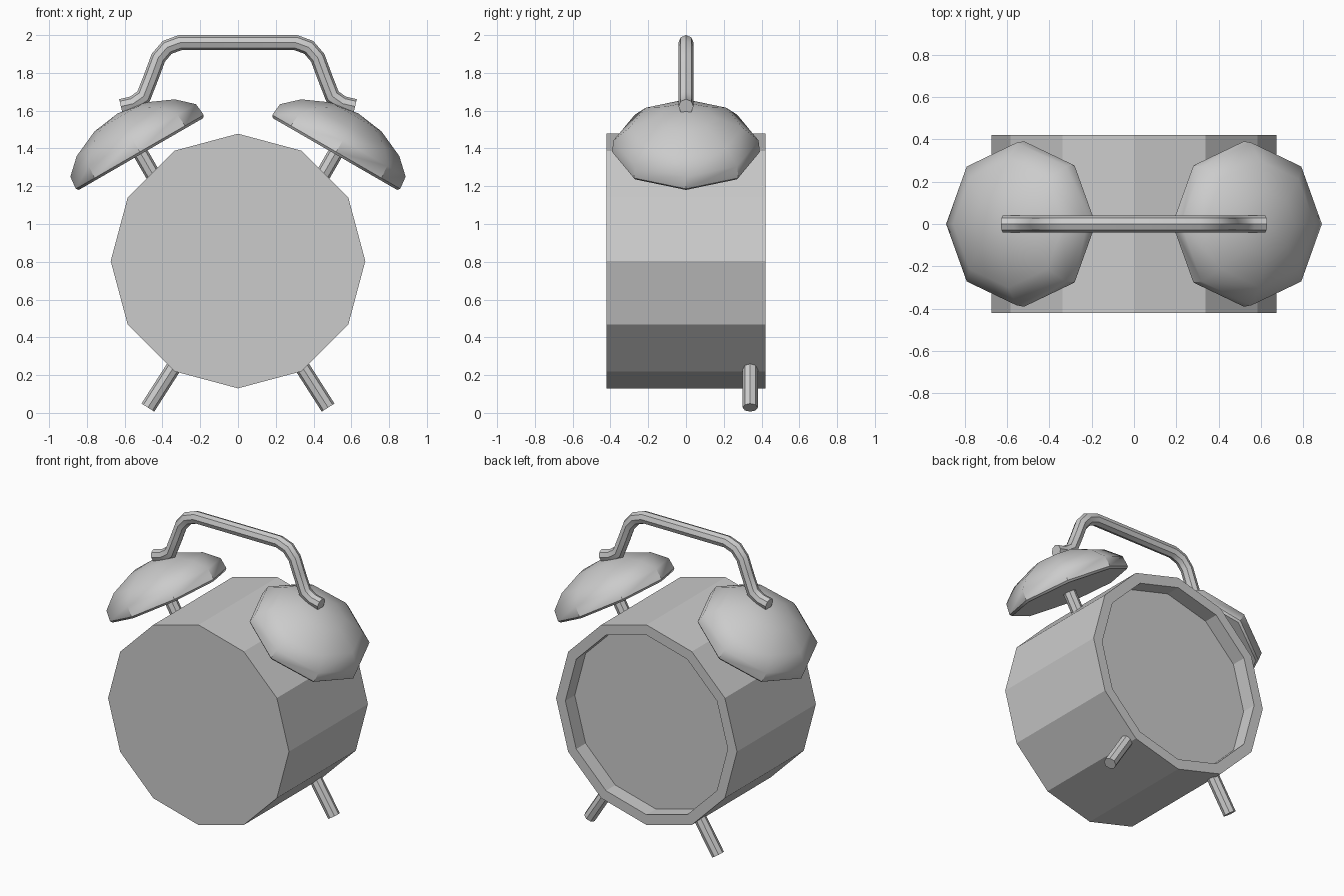
import bpy, bmesh
from math import sin, cos, pi, radians
from mathutils import Vector, Matrix

if "Cube" in bpy.data.objects:
    bpy.data.objects.remove(bpy.data.objects["Cube"])


def finish(name, bm, smooth=None):
    bmesh.ops.recalc_face_normals(bm, faces=bm.faces)
    me = bpy.data.meshes.new(name)
    bm.to_mesh(me)
    bm.free()
    ob = bpy.data.objects.new(name, me)
    bpy.context.collection.objects.link(ob)
    if smooth:
        bpy.ops.object.select_all(action='DESELECT')
        ob.select_set(True)
        bpy.context.view_layer.objects.active = ob
        bpy.ops.object.shade_smooth_by_angle(angle=radians(smooth))
    return ob


def lathe(name, profile, sides, matrix, smooth=None):
    """Revolve (radius, height) points round local z, closing both ends."""
    bm = bmesh.new()
    rings = []
    for r, h in profile:
        n = sides if r > 0 else 1
        rings.append([bm.verts.new((r * cos(2 * pi * i / sides), r * sin(2 * pi * i / sides), h))
                      for i in range(n)])
    for a, b in zip(rings, rings[1:]):
        for i in range(sides):
            j = (i + 1) % sides
            bm.faces.new((a[i], a[j], b[j], b[i]) if len(b) > 1 else (a[i], a[j], b[0]))
    for ring in (rings[0], rings[-1]):
        if len(ring) > 1:
            bm.faces.new(ring)
    bm.transform(matrix)
    return finish(name, bm, smooth)


def tube(name, path, y, radius=0.04, sides=8):
    """Sweep an octagon along (x, z) points with mitred corners."""
    bm = bmesh.new()
    pts = [Vector(p) for p in path]
    rings = []
    for k, p in enumerate(pts):
        d0 = (p - pts[k - 1]).normalized() if k else (pts[1] - p).normalized()
        d1 = (pts[k + 1] - p).normalized() if k < len(pts) - 1 else d0
        t = (d0 + d1).normalized()
        side = Vector((-t.y, t.x)) / max(t.dot(d0), 0.5)
        ring = []
        for i in range(sides):
            a = 2 * pi * i / sides
            q = p + side * radius * cos(a)
            ring.append(bm.verts.new((q.x, y + radius * sin(a), q.y)))
        rings.append(ring)
    for a, b in zip(rings, rings[1:]):
        for i in range(sides):
            j = (i + 1) % sides
            bm.faces.new((a[i], a[j], b[j], b[i]))
    bm.faces.new(rings[0])
    bm.faces.new(rings[-1])
    return finish(name, bm, 40)


# Clock case: twelve-sided drum with a recessed back
case_matrix = Matrix.Translation((0, 0, 0.804)) @ Matrix.Rotation(-pi / 2, 4, 'X')
lathe("case", [(0.674, -0.42), (0.674, 0.42), (0.605, 0.42), (0.605, 0.32)], 12, case_matrix)

# Bells, stems and legs, one of each per side
bell_profile = [(0.38, -0.003), (0.391, 0.01), (0.384, 0.08), (0.30, 0.158), (0.153, 0.224), (0, 0.245)]
for s, label in ((-1, "left"), (1, "right")):
    tilt = Matrix.Translation((s * 0.515, 0, 1.373)) @ Matrix.Rotation(s * pi / 6, 4, 'Y')
    lathe(label + "_bell", bell_profile, 8, tilt, 42)
    tube(label + "_stem", [(s * 0.40, 1.174), (s * 0.565, 1.46)], 0)
    tube(label + "_leg", [(s * 0.33, 0.258), (s * 0.477, 0.028)], 0.34)

# Carrying handle joining the two bells
half = [(0.62, 1.622), (0.555, 1.637), (0.50, 1.675), (0.457, 1.785),
        (0.422, 1.88), (0.375, 1.935), (0.307, 1.96)]
tube("handle", [(-x, z) for x, z in half] + half[::-1], 0)
